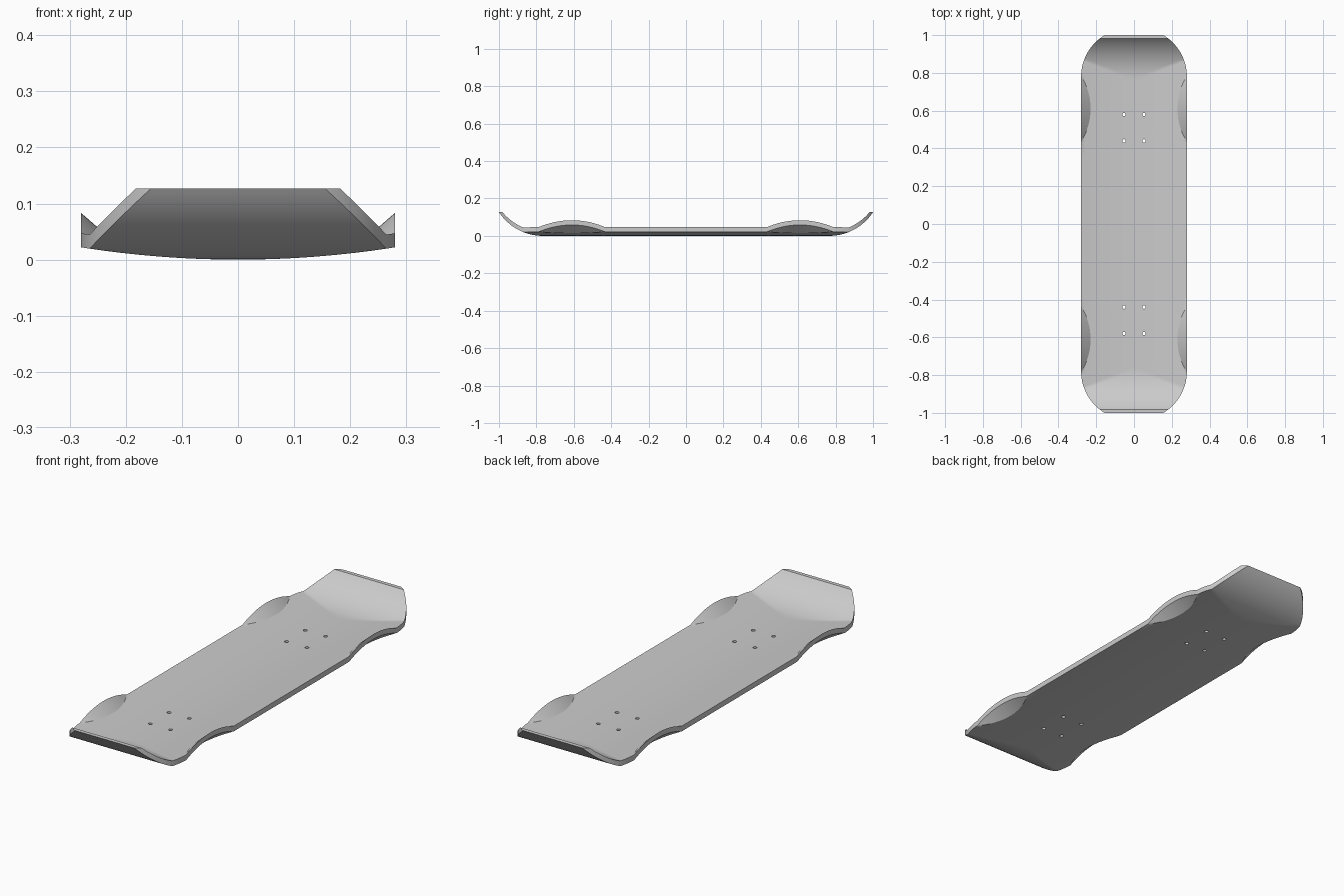
import bpy, bmesh
from math import sqrt, radians

cube = bpy.data.objects.get("Cube")
if cube:
    bpy.data.objects.remove(cube, do_unlink=True)

HALF_W, THICK, TIP_Z = 0.28, 0.025, 0.127
KICK_Y, KICK_R = 0.765, 0.281          # upturned ends
CORNER_Y, CORNER_R = 0.78, 0.256       # rounded plan corners
ARCH_Y, ARCH_HALF = 0.61, 0.177        # wheel arches
SLOPE, BEND = 0.87, 1.165


def half_width(y):
    d = max(0, y - CORNER_Y)
    return HALF_W - CORNER_R + sqrt(CORNER_R ** 2 - d * d)


def concave(x):
    return 0.022 * (x / HALF_W) ** 2


def arch(x, y):
    return 0.015 + SLOPE * (x - 0.23) - BEND * (y - ARCH_Y) ** 2


def kick(y):
    d = max(0, y - KICK_Y)
    return KICK_R - sqrt(KICK_R ** 2 - d * d)


def under(x, y):
    z = max(concave(x), kick(y))
    if abs(y - ARCH_Y) < ARCH_HALF:
        z = max(z, arch(x, y))
    return min(z, TIP_Z)


def arch_crease(y):
    # x where the wheel arch leaves the concave surface
    limit, x = half_width(y) - 0.003, 0.23
    for _ in range(12):
        x = min(limit, 0.23 + (concave(x) - 0.015 + BEND * (y - ARCH_Y) ** 2) / SLOPE)
    return x


def steps(a, b, n):
    return [a + (b - a) * i / n for i in range(n)]


# Rows along the length, columns across the width, for one quarter
lip_y = KICK_Y + sqrt(KICK_R ** 2 - (KICK_R - TIP_Z + THICK) ** 2)
rows = (steps(0, ARCH_Y - ARCH_HALF, 6)
        + steps(ARCH_Y - ARCH_HALF, ARCH_Y + ARCH_HALF, 32)
        + steps(ARCH_Y + ARCH_HALF, lip_y, 32) + steps(lip_y, 1, 3) + [1])
INNER, OUTER = 18, 6

bm = bmesh.new()
top, bottom = [], []
for y in rows:
    crease, edge = arch_crease(y), half_width(y)
    xs = steps(0, crease, INNER) + steps(crease, edge, OUTER) + [edge]
    bottom.append([bm.verts.new((x, y, under(x, y))) for x in xs])
    top.append([bm.verts.new((x, y, min(under(x, y) + THICK, TIP_Z))) for x in xs])

for i in range(len(rows) - 1):
    for j in range(INNER + OUTER):
        bm.faces.new((top[i][j], top[i][j + 1], top[i + 1][j + 1], top[i + 1][j]))
        bm.faces.new((bottom[i][j], bottom[i + 1][j], bottom[i + 1][j + 1], bottom[i][j + 1]))
    bm.faces.new((bottom[i][-1], bottom[i + 1][-1], top[i + 1][-1], top[i][-1]))
bmesh.ops.remove_doubles(bm, verts=bm.verts, dist=0.0001)

mesh = bpy.data.meshes.new("deck")
bm.to_mesh(mesh)
bm.free()
deck = bpy.data.objects.new("deck", mesh)
bpy.context.collection.objects.link(deck)

grey = bpy.data.materials.new("light grey")
grey.use_nodes = True
grey.diffuse_color = (0.6, 0.6, 0.6, 1)
grey.node_tree.nodes["Principled BSDF"].inputs["Base Color"].default_value = (0.6, 0.6, 0.6, 1)
mesh.materials.append(grey)

# Mirror the quarter to a whole board
mirror = deck.modifiers.new("mirror", "MIRROR")
mirror.use_axis = (True, True, False)
mirror.merge_threshold = 0.0001

# Bolt holes
bm = bmesh.new()
for x in (-0.053, 0.053):
    for y in (-0.58, -0.44, 0.44, 0.58):
        ring = bmesh.ops.create_cone(bm, cap_ends=True, segments=20,
                                     radius1=0.009, radius2=0.009, depth=0.2)
        bmesh.ops.translate(bm, verts=ring["verts"], vec=(x, y, 0))
cut_mesh = bpy.data.meshes.new("bolt_hole_cutter")
bm.to_mesh(cut_mesh)
bm.free()
cutter = bpy.data.objects.new("bolt_hole_cutter", cut_mesh)
cutter.hide_render = True
bpy.context.collection.objects.link(cutter)

holes = deck.modifiers.new("bolt_holes", "BOOLEAN")
holes.operation = "DIFFERENCE"
holes.solver = "EXACT"
holes.object = cutter

# Apply the modifiers, then shade with crisp edges
bpy.ops.object.select_all(action="DESELECT")
deck.select_set(True)
bpy.context.view_layer.objects.active = deck
for name in ("mirror", "bolt_holes"):
    bpy.ops.object.modifier_apply(modifier=name)
bpy.data.objects.remove(cutter, do_unlink=True)
bpy.ops.object.shade_smooth_by_angle(angle=radians(27))
